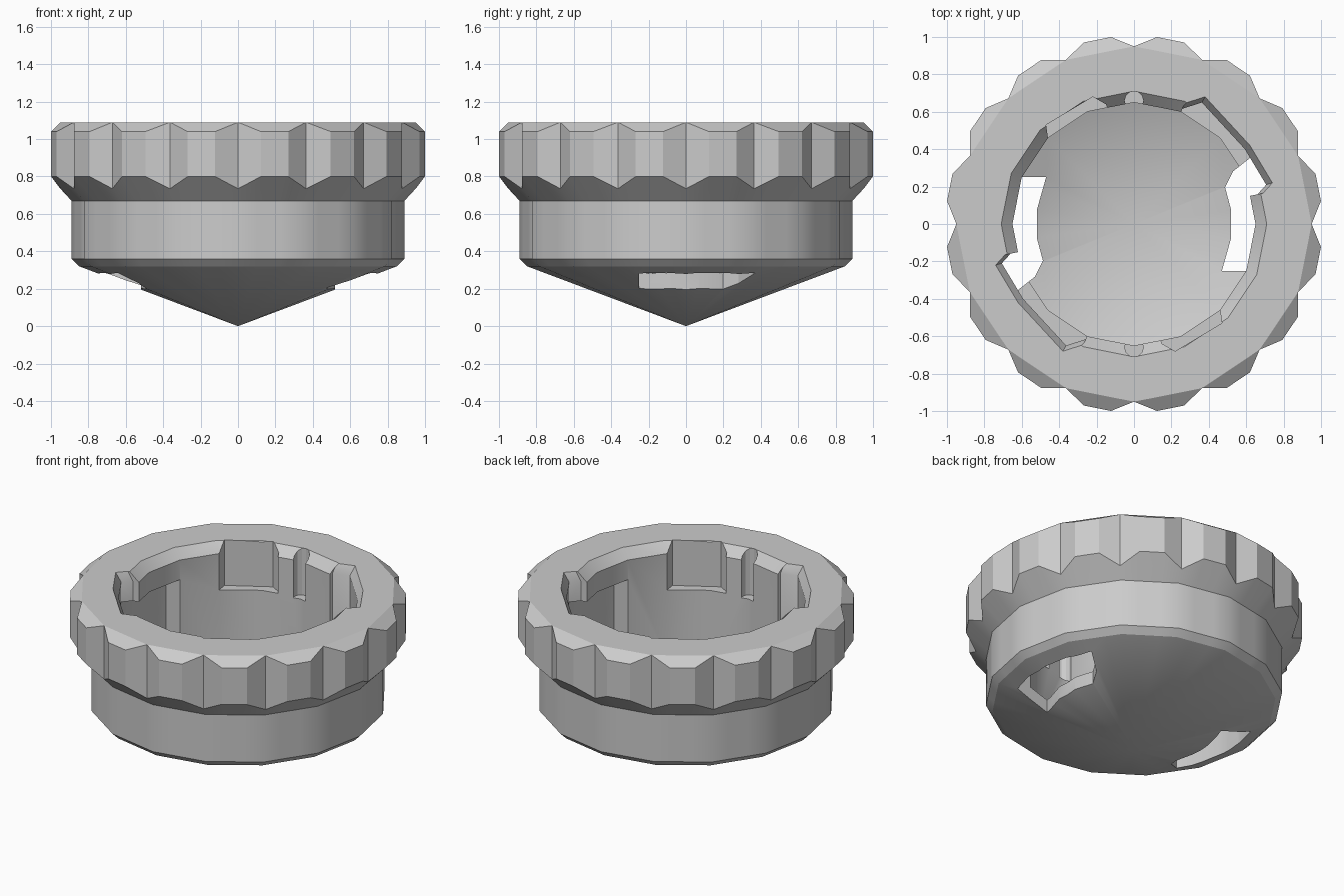
import bpy, bmesh, math

if "Cube" in bpy.data.objects:
    bpy.data.objects.remove(bpy.data.objects["Cube"])

TOOTH = [math.radians(22.5 * k + d) for k in range(16) for d in (0, 7, 15.5)]
HEX = [math.radians(22.5 * k) for k in range(16)]


def on_polygon(radius, a):
    # radius of a 16-sided polygon at angle a
    step = math.radians(22.5)
    return radius * math.cos(step / 2) / math.cos(a % step - step / 2)


def ring(radius, z, angles):
    pts = []
    for a in angles:
        r = on_polygon(radius, a)
        pts.append((r * math.cos(a), r * math.sin(a), z))
    return pts


def tooth_ring(notch_z, peak_z):
    pts = []
    for i, a in enumerate(TOOTH):
        r, z = (0.95, notch_z) if i % 3 == 0 else (1.007, peak_z)
        pts.append((r * math.cos(a), r * math.sin(a), z))
    return pts


def loft(name, loops):
    bm = bmesh.new()
    rows = [[bm.verts.new(p) for p in lp] for lp in loops]
    n = len(rows[0])
    for lo, hi in zip(rows, rows[1:]):
        for i in range(n):
            j = (i + 1) % n
            bm.faces.new((lo[i], lo[j], hi[j], hi[i]))
    bm.faces.new(rows[0][::-1])
    bm.faces.new(rows[-1])
    bmesh.ops.remove_doubles(bm, verts=bm.verts, dist=0.0005)
    bmesh.ops.recalc_face_normals(bm, faces=bm.faces)
    mesh = bpy.data.meshes.new(name)
    bm.to_mesh(mesh)
    bm.free()
    ob = bpy.data.objects.new(name, mesh)
    bpy.context.collection.objects.link(ob)
    return ob


def flat(pts, z, s=1.0):
    return [(x * s, y * s, z) for x, y in pts]


def polar(r, deg):
    a = math.radians(deg)
    return (r * math.cos(a), r * math.sin(a))


# Outer cap: conical base, plain body, notched grip
cap = loft("threaded_cap", [
    ring(0.0001, 0.0, TOOTH), ring(0.85, 0.32, TOOTH), ring(0.89, 0.36, TOOTH),
    ring(0.89, 0.67, TOOTH), tooth_ring(0.735, 0.80), tooth_ring(1.09, 1.04),
    ring(0.95, 1.09, TOOTH)])
cap.name = "grip_cap"

# Inner bowl with chamfered mouth
cutters = [loft("bowl_cutter", [
    ring(0.0001, 0.08, HEX), ring(0.65, 0.33, HEX), ring(0.65, 1.03, HEX),
    ring(0.71, 1.09, HEX), ring(0.71, 1.3, HEX)])]

# Slot through the base, continuing up as a locking channel under the lip
slot = ([(0.47, -0.25), (0.70, -0.25)] + [polar(0.745, d) for d in (-8, 4, 17, 30)]
        + [polar(0.60, 28)] + [polar(0.525, d) for d in (22, 8, -8)])
# Wide entry pocket beside the channel
entry = [(0.45, 0.12), (0.69, 0.165), (0.74, 0.22), (0.62, 0.42),
         (0.38, 0.68), (0.27, 0.645), (0.20, 0.45)]
# Shallow flat recess in the mouth
recess = [(-0.12, 0.56), (-0.15, 0.64), (-0.22, 0.68),
          (-0.47, 0.53), (-0.46, 0.46), (-0.40, 0.40)]
# Small round key groove
groove = [(0.05 * math.cos(t), 0.66 + 0.05 * math.sin(t))
          for t in [math.tau * k / 12 for k in range(12)]]

for side in (0, 1):
    group = [
        loft("slot_cutter", [flat(slot, -0.2), flat(slot, 0.90)]),
        loft("entry_cutter", [flat(entry, 0.45, 0.955), flat(entry, 1.03, 0.955),
                              flat(entry, 1.0901), flat(entry, 1.3)]),
        loft("recess_cutter", [flat(recess, 0.79), flat(recess, 1.32)]),
        loft("groove_cutter", [flat(groove, 0.78), flat(groove, 1.34)])]
    for c in group:
        c.rotation_euler.z = math.pi * side
    cutters += group

# Carve the cap
bpy.context.view_layer.objects.active = cap
cap.select_set(True)
for c in cutters:
    c.hide_render = True
    m = cap.modifiers.new("carve", 'BOOLEAN')
    m.operation = 'DIFFERENCE'
    m.solver = 'EXACT'
    m.object = c
bpy.context.view_layer.update()
for m in list(cap.modifiers):
    bpy.ops.object.modifier_apply(modifier=m.name)
for c in cutters:
    bpy.data.objects.remove(c, do_unlink=True)

bpy.ops.object.shade_smooth_by_angle(angle=math.radians(23))
